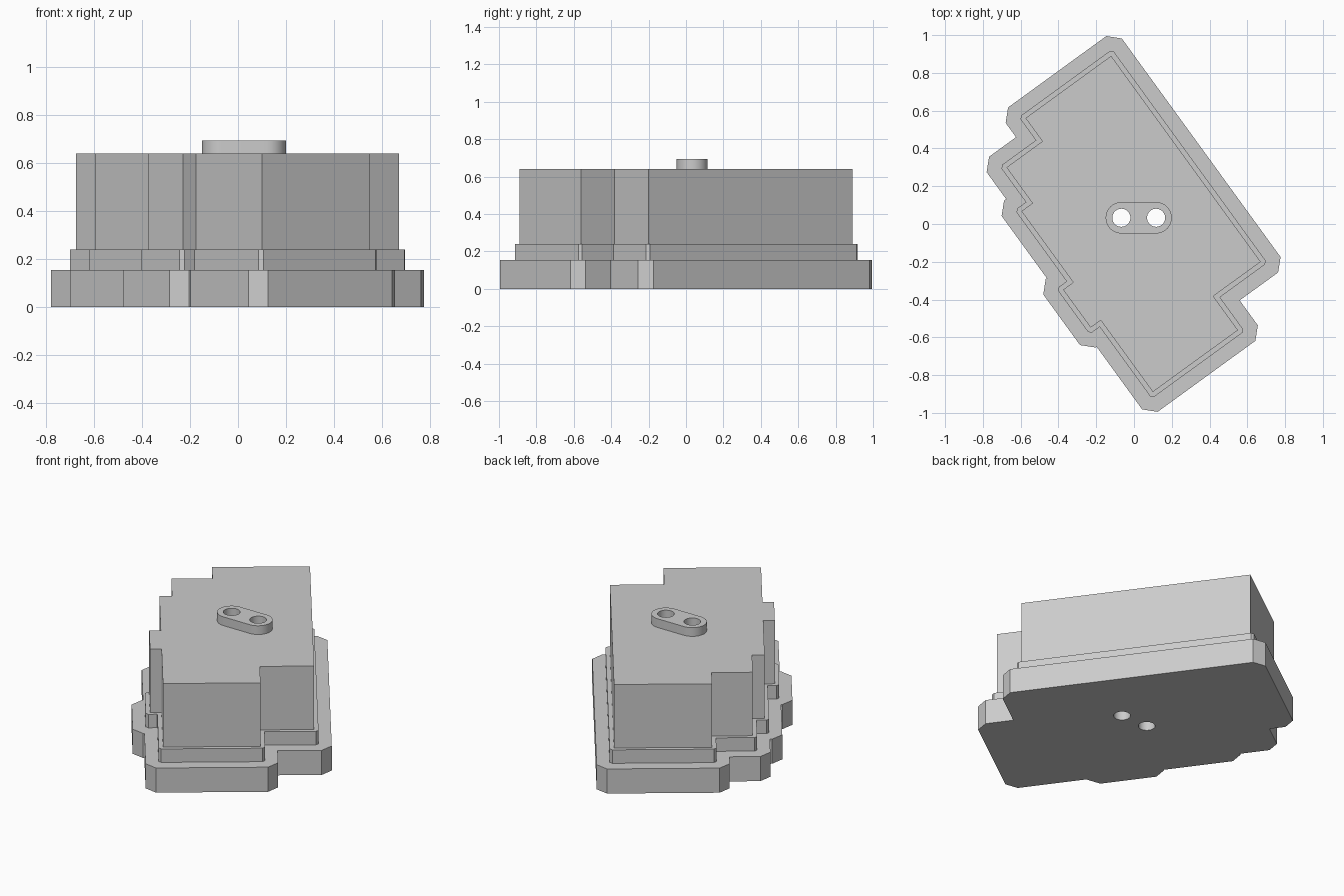
import bpy
import bmesh
import math
from mathutils import Vector, Matrix

cube = bpy.data.objects.get("Cube")
if cube:
    bpy.data.objects.remove(cube, do_unlink=True)

grey = bpy.data.materials.new("plain grey")
grey.use_nodes = True
colour = (0.6, 0.6, 0.6, 1)
grey.diffuse_color = colour
grey.node_tree.nodes["Principled BSDF"].inputs["Base Color"].default_value = colour

# Stepped right-angled outline, drawn square and then turned
OUTLINE = [(-0.791, 0.425), (0.556, 0.425), (0.556, 0.115), (0.778, 0.115),
           (0.778, -0.442), (0.309, -0.442), (0.309, -0.508), (0.061, -0.508),
           (0.061, -0.442), (-0.405, -0.442), (-0.405, -0.37), (-0.639, -0.37),
           (-0.639, -0.135), (-0.791, -0.135)]
TURN = Matrix.Rotation(math.radians(-54), 2)


def grown(points, d):
    """Offset the outline outward; outer corners are cut, inner ones stay sharp."""
    result = []
    for i, p in enumerate(points):
        p = Vector(p)
        a = (p - Vector(points[i - 1])).normalized()
        b = (Vector(points[(i + 1) % len(points)]) - p).normalized()
        na, nb = Vector((-a.y, a.x)), Vector((-b.y, b.x))
        if a.cross(b) < 0 and d > 0:
            t = math.tan(math.pi / 8)
            result += [p + d * (na + t * nb), p + d * (t * na + nb)]
        else:
            result.append(p + d * (na + nb))
    return [TURN @ q for q in result]


def arc(x, y, r, start, sweep, steps):
    return [Vector((x + r * math.cos(start + sweep * i / steps),
                    y + r * math.sin(start + sweep * i / steps)))
            for i in range(steps + 1)]


def prism(name, points, low, high):
    bm = bmesh.new()
    face = bm.faces.new([bm.verts.new((p.x, p.y, low)) for p in points])
    top = bmesh.ops.extrude_face_region(bm, geom=[face])["geom"]
    bmesh.ops.translate(bm, vec=(0, 0, high - low),
                        verts=[v for v in top if isinstance(v, bmesh.types.BMVert)])
    bmesh.ops.recalc_face_normals(bm, faces=bm.faces)
    mesh = bpy.data.meshes.new(name)
    bm.to_mesh(mesh)
    bm.free()
    mesh.materials.append(grey)
    obj = bpy.data.objects.new(name, mesh)
    bpy.context.collection.objects.link(obj)
    return obj


def combine(target, tool, operation):
    tool.hide_render = True
    mod = target.modifiers.new(tool.name, "BOOLEAN")
    mod.operation, mod.solver, mod.object = operation, "EXACT", tool
    bpy.context.view_layer.objects.active = target
    bpy.ops.object.modifier_apply(modifier=mod.name)
    bpy.data.objects.remove(tool, do_unlink=True)


# Flange, ledge and tall block in one solid
housing = prism("stepped_housing", grown(OUTLINE, 0.1), 0, 0.155)
combine(housing, prism("ledge", grown(OUTLINE, 0.025), 0.05, 0.24), "UNION")
combine(housing, prism("block", grown(OUTLINE, 0), 0.1, 0.64), "UNION")

# Rounded boss on top
LEFT, RIGHT, MID = -0.067, 0.117, 0.033
slot = (arc(RIGHT, MID, 0.083, -math.pi / 2, math.pi, 20)
        + arc(LEFT, MID, 0.083, math.pi / 2, math.pi, 20))
combine(housing, prism("boss", slot, 0.5, 0.695), "UNION")

# Two holes right through
for x in (LEFT, RIGHT):
    ring = arc(x, MID, 0.048, 0, 2 * math.pi, 32)[:-1]
    combine(housing, prism("hole_cutter", ring, -0.2, 1), "DIFFERENCE")

bpy.ops.object.select_all(action="DESELECT")
housing.select_set(True)
bpy.context.view_layer.objects.active = housing
bpy.ops.object.shade_smooth_by_angle(angle=math.radians(25))
